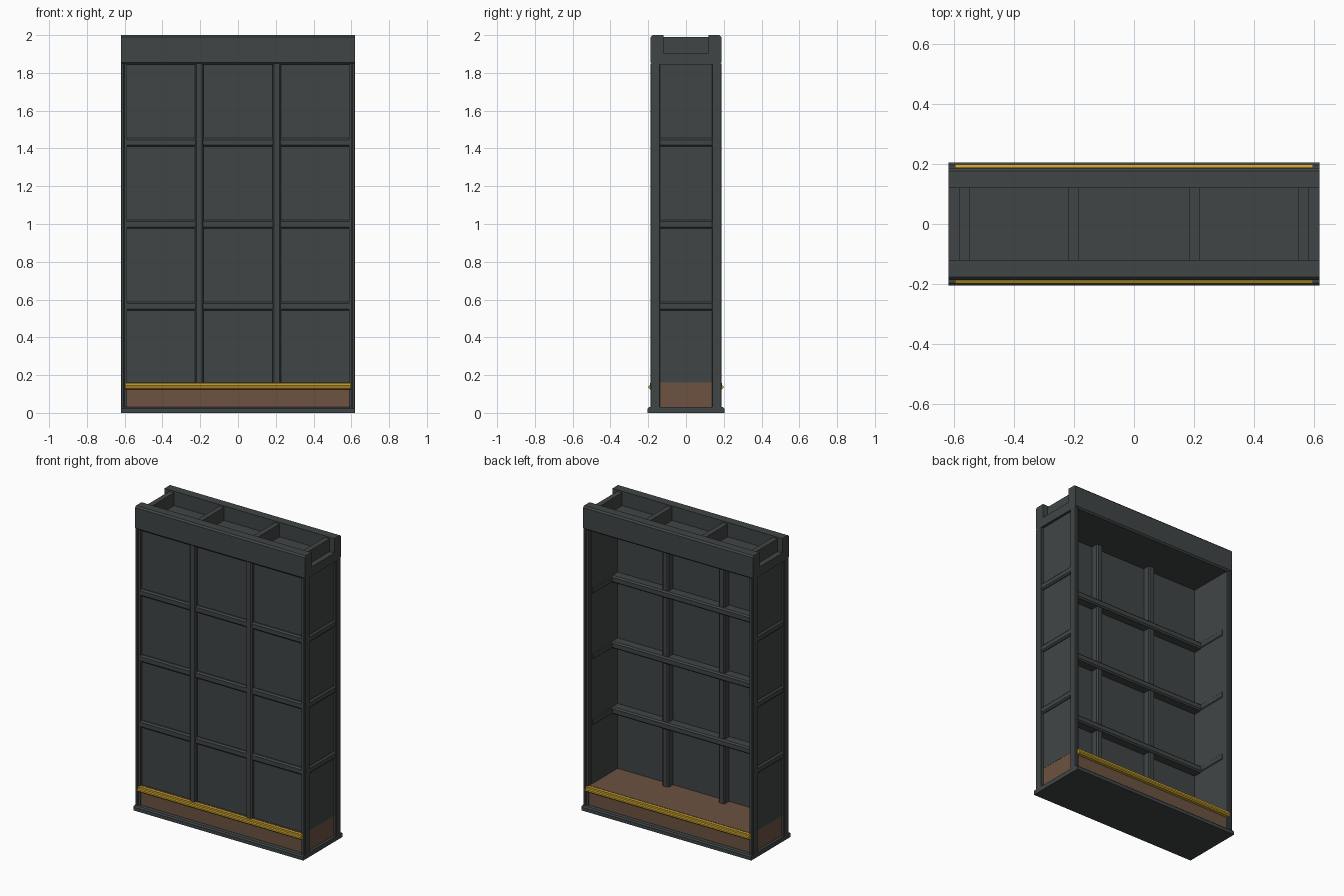
import bpy, bmesh

cube = bpy.data.objects.get("Cube")
if cube:
    bpy.data.objects.remove(cube, do_unlink=True)


def material(name, rgb):
    m = bpy.data.materials.new(name)
    m.use_nodes = True
    m.diffuse_color = (*rgb, 1)
    m.node_tree.nodes["Principled BSDF"].inputs["Base Color"].default_value = (*rgb, 1)
    return m


SLATE = material("dark slate", (0.052, 0.060, 0.060))
WOOD = material("brown wood", (0.15, 0.085, 0.052))
BRASS = material("yellow brass", (0.60, 0.36, 0.025))


def finish(name, bm, mat):
    bmesh.ops.recalc_face_normals(bm, faces=bm.faces)
    mesh = bpy.data.meshes.new(name)
    bm.to_mesh(mesh)
    bm.free()
    mesh.materials.append(mat)
    obj = bpy.data.objects.new(name, mesh)
    bpy.context.collection.objects.link(obj)
    return obj


def box(name, x, y, z, mat=SLATE, bevel=0, along=None):
    """Box from (low, high) ranges; bevel only the edges running along one axis."""
    bm = bmesh.new()
    bmesh.ops.create_cube(bm, size=1)
    for v in bm.verts:
        for i, (lo, hi) in enumerate((x, y, z)):
            v.co[i] = lo if v.co[i] < 0 else hi
    if bevel:
        edges = [e for e in bm.edges
                 if abs((e.verts[0].co - e.verts[1].co).normalized()[along]) > 0.9]
        bmesh.ops.bevel(bm, geom=edges, offset=bevel, segments=1, affect='EDGES')
    return finish(name, bm, mat)


def extrude_x(name, half, profile, mat):
    """Sweep a (y, z) outline across the width."""
    bm = bmesh.new()
    face = bm.faces.new([bm.verts.new((-half, y, z)) for y, z in profile])
    new = bmesh.ops.extrude_face_region(bm, geom=[face])["geom"]
    for v in new:
        if isinstance(v, bmesh.types.BMVert):
            v.co.x = half
    return finish(name, bm, mat)


def span(sign, a, b):
    return tuple(sorted((sign * a, sign * b)))


W = 0.62
FLOOR, TOP = 0.16, 1.85
RAILS = (0.565, 0.998, 1.432)

# Plinth with eased upper edges, and the wooden base box
extrude_x("plinth", W, [(-0.205, 0), (0.205, 0), (0.205, 0.022),
                        (0.197, 0.03), (-0.197, 0.03), (-0.205, 0.022)], SLATE)
box("base_box", (-0.602, 0.602), (-0.17, 0.17), (0.03, FLOOR), WOOD)

# Corner posts, inner trims and side walls
for sx, side in ((1, "left"), (-1, "right")):
    for sy, end in ((-1, "front"), (1, "back")):
        box(f"{side}_{end}_post", span(sx, 0.602, W), span(sy, 0.137, 0.187),
            (0.03, TOP), SLATE, 0.003, 2)
        box(f"{side}_{end}_post_trim", span(sx, 0.588, 0.604), span(sy, 0.137, 0.178),
            (0.03, TOP))
    box(f"{side}_wall", span(sx, 0.586, 0.603), (-0.15, 0.15), (FLOOR, TOP))
    for i, z in enumerate(RAILS):
        box(f"{side}_rail_{i + 1}", span(sx, 0.581, 0.617), (-0.138, 0.138),
            (z - 0.023, z + 0.023), SLATE, 0.009, 1)

# Front wall with mullions and rails showing on both faces
box("front_wall", (-0.59, 0.59), (-0.16, -0.125), (FLOOR, TOP))
for sx, side in ((1, "left"), (-1, "right")):
    box(f"{side}_mullion", span(sx, 0.183, 0.228), (-0.182, -0.075),
        (FLOOR, TOP), SLATE, 0.008, 2)
for i, z in enumerate(RAILS):
    box(f"front_rail_{i + 1}", (-0.589, 0.589), (-0.177, -0.062),
        (z - 0.023, z + 0.023), SLATE, 0.009, 0)

# Brass foot rails, front and back
for sy, end in ((-1, "front"), (1, "back")):
    extrude_x(f"{end}_foot_rail", 0.598,
              [(sy * y, z) for y, z in ((0.165, 0.125), (0.190, 0.125), (0.198, 0.132),
                                        (0.198, 0.142), (0.190, 0.146), (0.190, 0.158),
                                        (0.165, 0.158))], BRASS)

# Crown: two long beams joined by a tray and cross members
for sy, end in ((-1, "front"), (1, "back")):
    extrude_x(f"{end}_crown_beam", W,
              [(sy * y, z) for y, z in ((0.12, 1.845), (0.177, 1.845), (0.187, 1.855),
                                        (0.187, 1.99), (0.177, 2.0), (0.12, 2.0))], SLATE)
box("crown_tray", (-W, W), (-0.12, 0.12), (1.845, 1.905))
for sx, side in ((1, "left"), (-1, "right")):
    box(f"{side}_end_crossbar", span(sx, 0.55, 0.585), (-0.121, 0.121), (1.90, 1.99))
    box(f"{side}_inner_crossbar", span(sx, 0.186, 0.22), (-0.121, 0.121), (1.90, 1.99))
